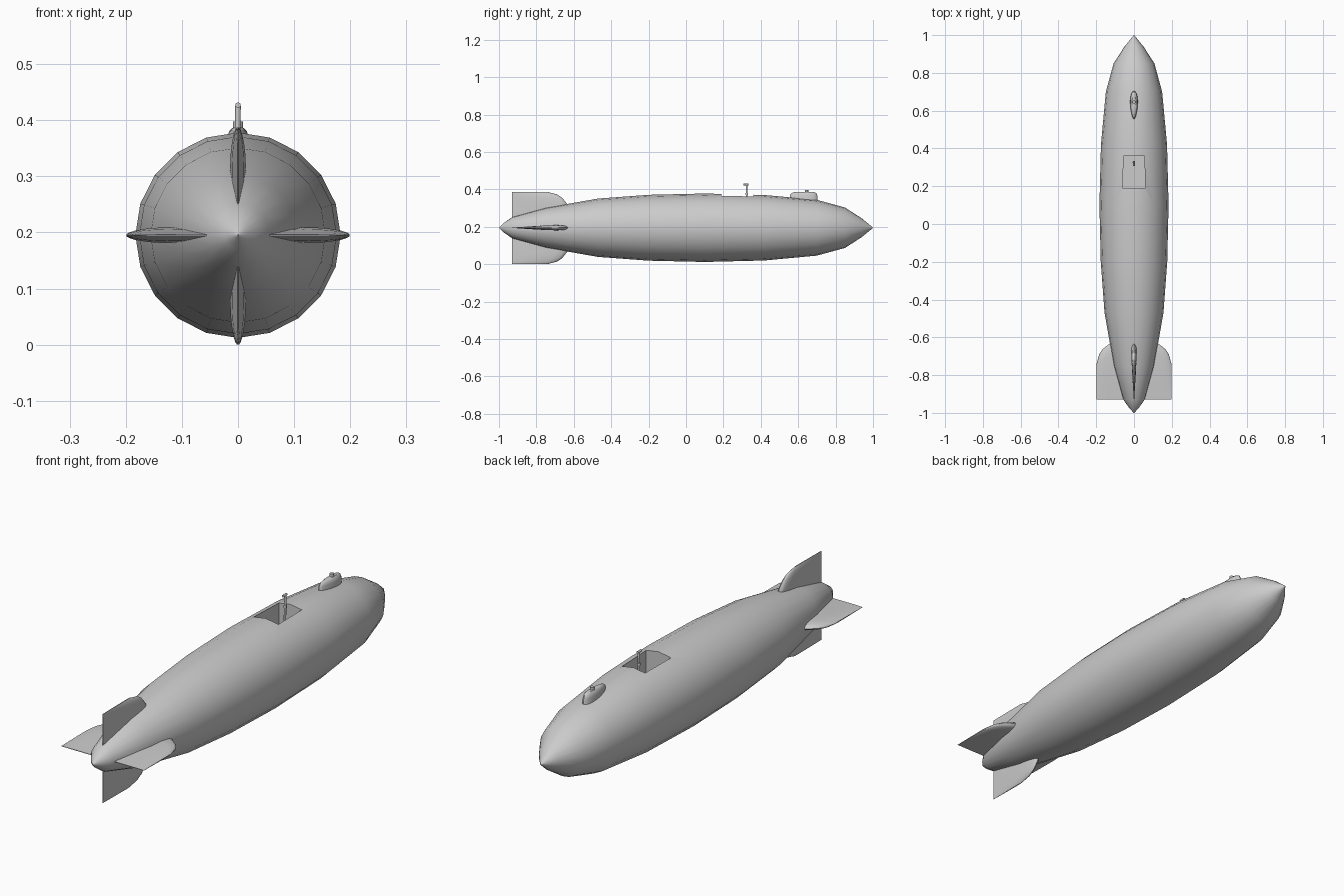
import bpy, bmesh, math
from mathutils import Matrix, Vector

cube = bpy.data.objects.get("Cube")
if cube:
    bpy.data.objects.remove(cube, do_unlink=True)

grey = bpy.data.materials.new("hull grey")
grey.use_nodes = True
color = (0.6, 0.6, 0.6, 1)
grey.diffuse_color = color
grey.node_tree.nodes["Principled BSDF"].inputs["Base Color"].default_value = color

AXIS_Z = 0.195
SIDES = 20


def finish(name, bm, angle=30):
    bmesh.ops.recalc_face_normals(bm, faces=bm.faces)
    mesh = bpy.data.meshes.new(name)
    bm.to_mesh(mesh)
    bm.free()
    mesh.materials.append(grey)
    obj = bpy.data.objects.new(name, mesh)
    bpy.context.collection.objects.link(obj)
    smooth(obj, angle)
    return obj


def smooth(obj, angle):
    bpy.ops.object.select_all(action="DESELECT")
    obj.select_set(True)
    bpy.context.view_layer.objects.active = obj
    bpy.ops.object.shade_smooth_by_angle(angle=math.radians(angle))


def loft(name, rings, angle=30, matrix=Matrix()):
    """Skin a list of equal closed rings and cap both ends."""
    bm = bmesh.new()
    rows = [[bm.verts.new(matrix @ Vector(p)) for p in ring] for ring in rings]
    n = len(rows[0])
    for a, b in zip(rows, rows[1:]):
        for i in range(n):
            j = (i + 1) % n
            bm.faces.new((a[i], a[j], b[j], b[i]))
    bm.faces.new(rows[0])
    bm.faces.new(rows[-1])
    bmesh.ops.remove_doubles(bm, verts=bm.verts, dist=0.00001)
    return finish(name, bm, angle)


def rod(name, start, end, radius, sides=8):
    start, end = Vector(start), Vector(end)
    axis = end - start
    turn = axis.to_track_quat("Z", "Y").to_matrix().to_4x4()
    bm = bmesh.new()
    bmesh.ops.create_cone(bm, cap_ends=True, segments=sides, radius1=radius, radius2=radius,
                          depth=axis.length, matrix=Matrix.Translation((start + end) / 2) @ turn)
    return finish(name, bm, 50)


# Hull: twenty-sided spindle, (y, radius) from tail to nose
profile = [(-1, 0.001), (-0.975, 0.025), (-0.93, 0.056), (-0.75, 0.107), (-0.47, 0.156),
           (-0.2, 0.176), (0.1, 0.183), (0.42, 0.175), (0.7, 0.149), (0.85, 0.108),
           (0.94, 0.05), (1, 0.001)]
rings = []
for y, r in profile:
    angles = [math.tau * i / SIDES for i in range(SIDES)]
    rings.append([(r * math.sin(a), y, AXIS_Z + r * math.cos(a)) for a in angles])
hull = loft("hull", rings, 35)

# Open hatch well, cut into the top of the hull
well = [[(-0.06, 0.19, z), (0.06, 0.19, z), (0.055, 0.36, z), (-0.055, 0.36, z)]
        for z in (0.25, 0.45)]
cutter = loft("hatch_cutter", well)
cutter.hide_render = True
cut = hull.modifiers.new("hatch", "BOOLEAN")
cut.object = cutter
cut.operation = "DIFFERENCE"
cut.solver = "EXACT"
bpy.context.view_layer.objects.active = hull
bpy.ops.object.modifier_apply(modifier="hatch")
bpy.data.objects.remove(cutter, do_unlink=True)
smooth(hull, 35)

# Tail fins: airfoil sections, (span, leading edge, half thickness)
sections = [(0.03, -0.63, 0.013), (0.125, -0.632, 0.014), (0.148, -0.65, 0.013),
            (0.165, -0.665, 0.011), (0.181, -0.69, 0.008), (0.19, -0.725, 0.005),
            (0.195, -0.74, 0.002)]
foil = [(0, 0), (0.02, 0.5), (0.07, 0.85), (0.2, 1), (0.5, 0.75), (0.8, 0.35), (1, 0.08)]
outline = foil + [(c, -t) for c, t in reversed(foil[1:])]
fins = [("top_fin", 0, 0.985), ("left_fin", 90, 1.02), ("bottom_fin", 180, 1), ("right_fin", 270, 1.02)]
for name, turn, stretch in fins:
    rings = [[(t * half, lead + c * (-0.93 - lead), span * stretch) for c, t in outline]
             for span, lead, half in sections]
    place = Matrix.Translation((0, 0, AXIS_Z)) @ Matrix.Rotation(math.radians(turn), 4, "Y")
    loft(name, rings, 40, place)


# Teardrop fairing on top, wide towards the nose
def teardrop(half, tail, nose, z_tail, z_nose):
    ring = []
    for i in range(20):
        a = math.tau * i / 20
        s = (1 + math.cos(a)) / 2
        ring.append((half * math.sin(a) * (0.8 + 0.2 * math.cos(a)),
                     tail + s * (nose - tail), z_tail + s * (z_nose - z_tail)))
    return ring


loft("top_fairing", [teardrop(0.025, 0.555, 0.705, 0.345, 0.32),
                     teardrop(0.024, 0.557, 0.703, 0.373, 0.365),
                     teardrop(0.019, 0.57, 0.697, 0.383, 0.38),
                     teardrop(0.012, 0.59, 0.685, 0.387, 0.386)], 40)
rod("fairing_cap", (0, 0.645, 0.38), (0, 0.645, 0.398), 0.009, 12)

# Mast standing in the hatch well
rod("mast", (-0.003, 0.325, 0.25), (0, 0.325, 0.425), 0.005)
rod("mast_head", (0, 0.308, 0.427), (0, 0.333, 0.427), 0.005)
rod("mast_collar", (-0.001, 0.325, 0.37), (-0.001, 0.325, 0.38), 0.007)
